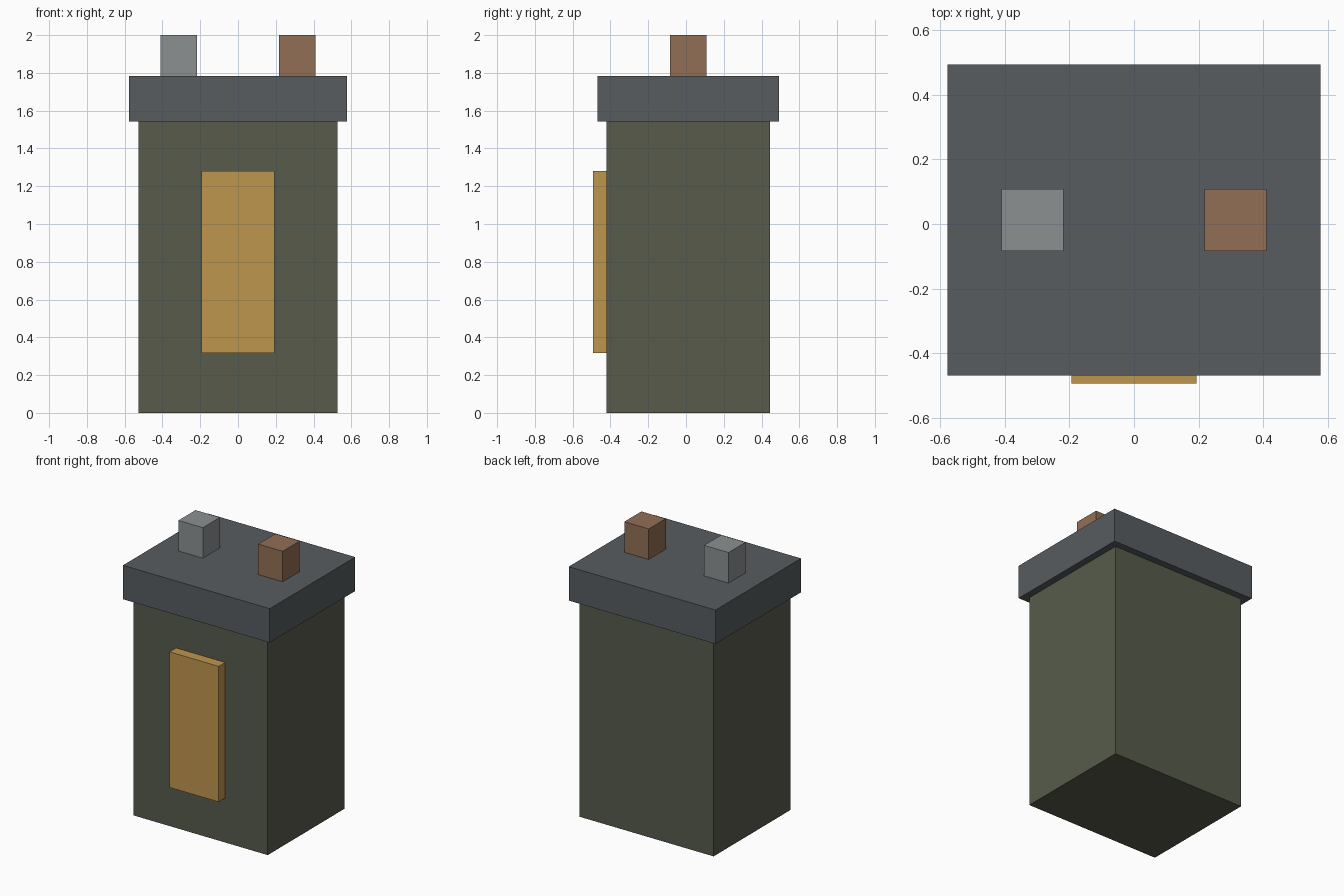
import bpy
import bmesh
from mathutils import Vector

if "Cube" in bpy.data.objects:
    bpy.data.objects.remove(bpy.data.objects["Cube"])


def material(name, rgb):
    mat = bpy.data.materials.new(name)
    mat.diffuse_color = (*rgb, 1.0)
    mat.use_nodes = True
    mat.node_tree.nodes["Principled BSDF"].inputs["Base Color"].default_value = mat.diffuse_color
    return mat


def box(name, low, high, mat):
    """Flat-shaded box between two opposite corners."""
    low, high = Vector(low), Vector(high)
    bm = bmesh.new()
    bmesh.ops.create_cube(bm, size=1.0)
    bmesh.ops.scale(bm, vec=high - low, verts=bm.verts)
    mesh = bpy.data.meshes.new(name)
    bm.to_mesh(mesh)
    bm.free()
    mesh.materials.append(mat)
    obj = bpy.data.objects.new(name, mesh)
    obj.location = (low + high) / 2
    bpy.context.collection.objects.link(obj)
    return obj


olive = material("olive", (0.095, 0.105, 0.071))
slate = material("slate", (0.095, 0.107, 0.115))
amber = material("amber", (0.515, 0.305, 0.074))
silver = material("silver", (0.26, 0.28, 0.285))
copper = material("copper", (0.287, 0.159, 0.093))

BODY_TOP, LID_TOP = 1.542, 1.783

# Battery case and overhanging lid
box("case", (-0.528, -0.42, 0), (0.528, 0.444, BODY_TOP), olive)
box("lid", (-0.577, -0.468, BODY_TOP), (0.577, 0.493, LID_TOP), slate)

# Raised panel on the front
box("front_panel", (-0.193, -0.493, 0.316), (0.193, -0.42, 1.28), amber)

# Terminal posts on the lid
for name, x, mat in (("left_terminal", -0.314, silver),
                     ("right_terminal", 0.314, copper)):
    box(name, (x - 0.096, -0.084, LID_TOP), (x + 0.096, 0.108, 2.0), mat)
